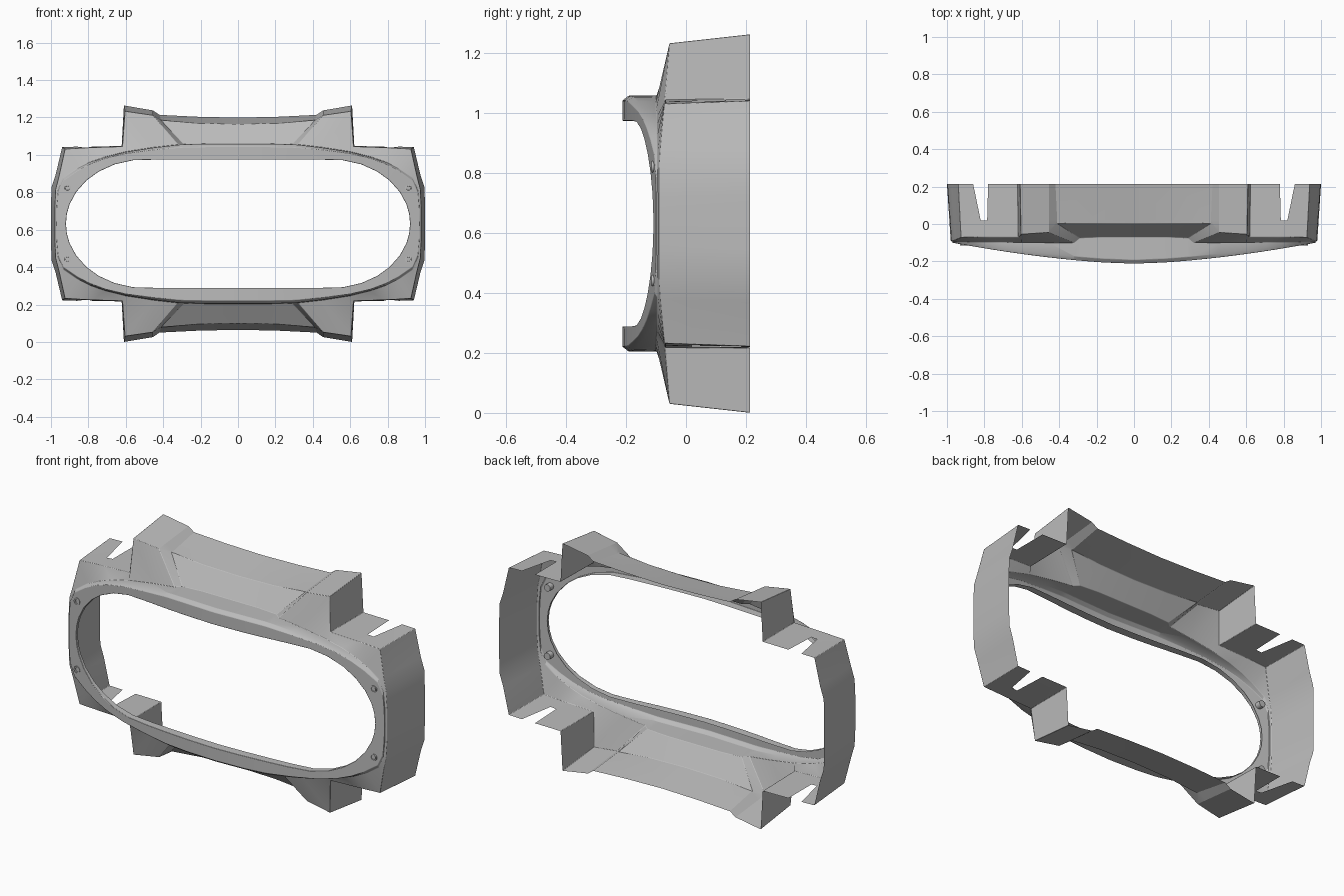
import bpy, bmesh, math

if "Cube" in bpy.data.objects:
    bpy.data.objects.remove(bpy.data.objects["Cube"])

CZ = 0.632      # height of the symmetry plane
BACK = 0.214    # rear edge of the shell

grey = bpy.data.materials.new("plain grey")
grey.diffuse_color = (0.5, 0.5, 0.5, 1)
grey.use_nodes = True
grey.node_tree.nodes["Principled BSDF"].inputs["Base Color"].default_value = grey.diffuse_color


def ring_y(x):
    """Front bezel bows forward in the middle."""
    return -0.212 + 0.112 * min(1, abs(x) / 0.97) ** 1.6


def opening_z(x):
    """Half height of the rounded opening."""
    return 0.343 * math.sqrt(max(0, 1 - (max(0, x - 0.5) / 0.42) ** 2))


# one quarter: rear edge x,z | wall front x,z,y | bezel x,z,base y | opening x
COLUMNS = [
    (0, .567, 0, .532, .003, 0, .428, -.07, 0),
    (.22, .572, .22, .537, .003, .17, .428, -.07, .16),
    (.42, .582, .41, .552, .003, .29, .425, -.075, .27),
    (.455, .606, .455, .58, -.045, .32, .423, -.1, .30),
    (.61, .632, .605, .602, -.055, .45, .408, -.1, .43),
    (.622, .415, .618, .413, -.07, .60, .385, -.1, .56),
    (.78, .413, .775, .408, -.07, .71, .358, -.097, .66),
    (.86, .412, .84, .405, -.07, .79, .33, -.097, .745),
    (.94, .41, .925, .4, -.072, .86, .295, -.096, .81),
    (.975, .262, .957, .255, -.085, .935, .245, -.095, .865),
    (.997, .195, .975, .185, -.09, .965, .175, -.095, .9),
    (1, .09, .98, .085, -.09, .972, .08, -.093, .915),
    (1, 0, .98, 0, -.09, .973, 0, -.093, .92),
]
NOTCH_TIP = {6: .785, 7: .82}

# shell: wall, shoulders and bezel in one sheet
bm = bmesh.new()
grid = []
for i, (bx, bz, fx, fz, fy, ox, oz, oy, ix) in enumerate(COLUMNS):
    t = (BACK - 0.02) / (BACK - fy)
    mx = NOTCH_TIP.get(i, bx + (fx - bx) * t)
    iz = opening_z(ix) if i < len(COLUMNS) - 1 else 0
    lip = 0.05 - 0.035 * (ix / 0.92) ** 2
    y = ring_y(ox)
    points = [
        (bx, BACK, bz),
        (mx, 0.02, bz + (fz - bz) * t),
        (fx, fy, fz),
        (ox, oy, oz),
        (ox * .997, min(oy - .002, y + .02), oz * .997),
        (ox * .99 + ix * .01, y, oz * .8 + iz * .2),
        (ix, ring_y(ix), iz),
        (ix, ring_y(ix) + lip, iz),
    ]
    grid.append([bm.verts.new(p) for p in points])
for i in range(len(grid) - 1):
    for j in range(len(grid[0]) - 1):
        if i == 6 and j == 0:
            continue    # tapered notch in the wall
        bm.faces.new((grid[i][j], grid[i][j + 1], grid[i + 1][j + 1], grid[i + 1][j]))
bm.normal_update()
if grid[0][0].link_faces[0].normal.z < 0:
    bmesh.ops.reverse_faces(bm, faces=bm.faces[:])


def finish(bm, name):
    mesh = bpy.data.meshes.new(name)
    bm.to_mesh(mesh)
    bm.free()
    mesh.materials.append(grey)
    obj = bpy.data.objects.new(name, mesh)
    bpy.context.collection.objects.link(obj)
    obj.location.z = CZ
    mirror = obj.modifiers.new("mirror", 'MIRROR')
    mirror.use_axis = (True, False, True)
    mirror.merge_threshold = 0.0005
    return obj


shell = finish(bm, "bezel_shell")
bevel = shell.modifiers.new("soft_edges", 'BEVEL')
bevel.width = 0.006
bevel.segments = 2
bevel.limit_method = 'ANGLE'
bevel.angle_limit = math.radians(35)

# screw sockets: small tubes with a recessed floor
bm = bmesh.new()
SIDES = 16
profile = [(.019, -.082), (.019, -.115), (.012, -.115), (.009, -.1), (.003, -.1)]
rings = []
for r, y in profile:
    rings.append([bm.verts.new((.912 + r * math.cos(a), y, .19 + r * math.sin(a)))
                  for a in (k * math.tau / SIDES for k in range(SIDES))])
for a, b in zip(rings, rings[1:]):
    for k in range(SIDES):
        n = (k + 1) % SIDES
        bm.faces.new((a[k], a[n], b[n], b[k]))
bm.faces.new(rings[-1])
bm.faces.new(rings[0])
bmesh.ops.recalc_face_normals(bm, faces=bm.faces[:])
sockets = finish(bm, "screw_sockets")

# smooth the gentle curves, keep the folds sharp
for obj in (shell, sockets):
    bpy.ops.object.select_all(action='DESELECT')
    obj.select_set(True)
    bpy.context.view_layer.objects.active = obj
    bpy.ops.object.shade_smooth_by_angle(angle=math.radians(25))
